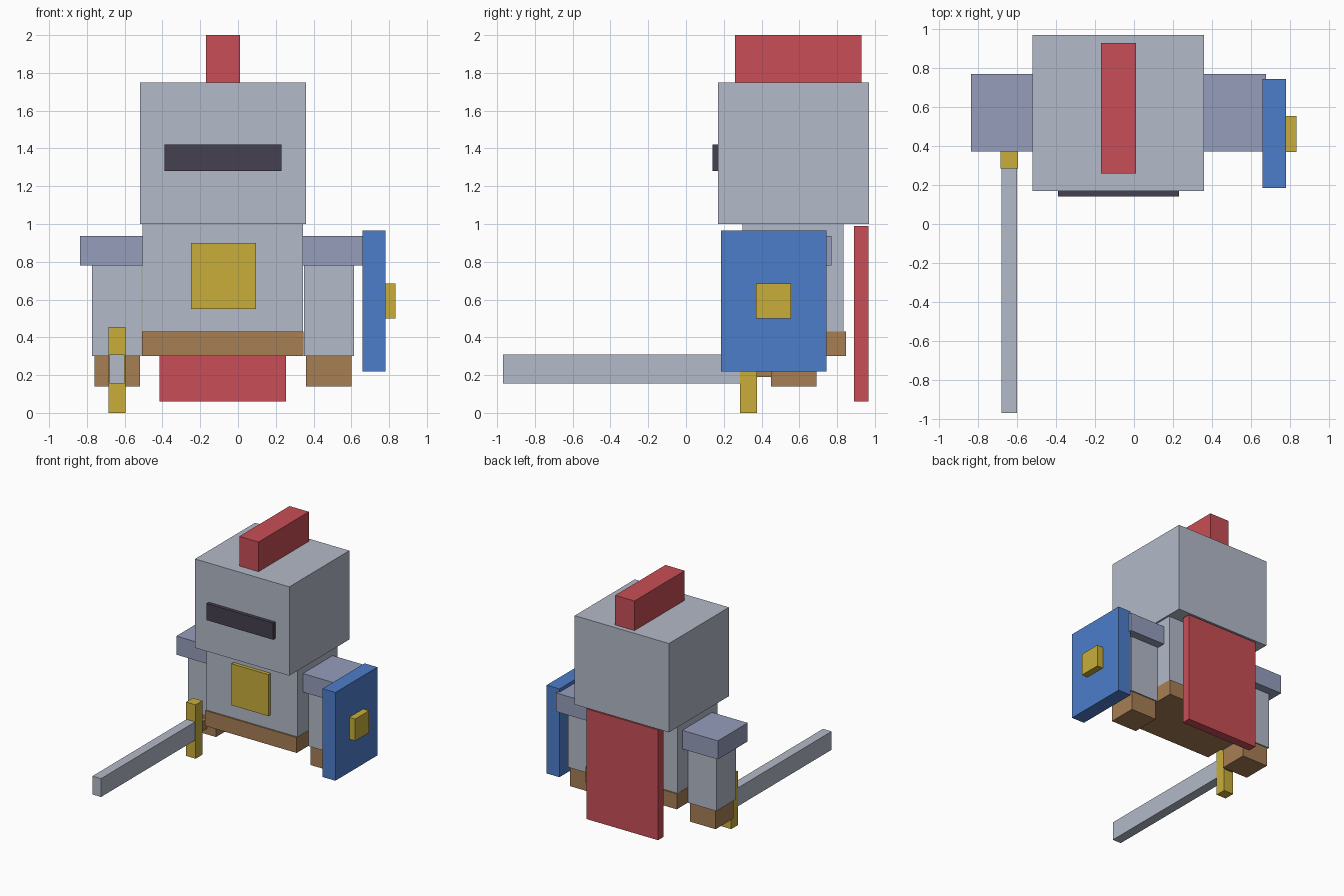
import bpy
import bmesh
from mathutils import Vector

cube = bpy.data.objects.get("Cube")
if cube:
    bpy.data.objects.remove(cube, do_unlink=True)


def material(name, r, g, b):
    mat = bpy.data.materials.new(name)
    mat.use_nodes = True
    mat.diffuse_color = (r, g, b, 1)
    shader = next(n for n in mat.node_tree.nodes if n.type == 'BSDF_PRINCIPLED')
    shader.inputs["Base Color"].default_value = (r, g, b, 1)
    return mat


steel = material("steel grey", 0.45, 0.49, 0.58)
slate = material("slate blue", 0.30, 0.34, 0.50)
red = material("red", 0.58, 0.076, 0.093)
blue = material("blue", 0.074, 0.205, 0.59)
gold = material("gold", 0.58, 0.42, 0.042)
leather = material("leather brown", 0.386, 0.209, 0.089)
dark = material("dark visor", 0.061, 0.051, 0.08)


def box(name, mat, x, y, z):
    """Box spanning the (low, high) range on each axis."""
    low, high = (Vector(corner) for corner in zip(x, y, z))
    centre = (low + high) / 2
    bm = bmesh.new()
    bmesh.ops.create_cube(bm, size=1)
    bmesh.ops.scale(bm, vec=high - low, verts=bm.verts)
    mesh = bpy.data.meshes.new(name)
    bm.to_mesh(mesh)
    bm.free()
    mesh.materials.append(mat)
    obj = bpy.data.objects.new(name, mesh)
    obj.location = centre
    bpy.context.collection.objects.link(obj)
    return obj


# Helmet
box("head", steel, (-0.52, 0.36), (0.17, 0.97), (1.0, 1.75))
box("crest", red, (-0.17, 0.01), (0.26, 0.93), (1.75, 2.0))
box("visor", dark, (-0.39, 0.23), (0.14, 0.17), (1.28, 1.42))

# Torso
box("body", steel, (-0.505, 0.345), (0.30, 0.835), (0.35, 1.0))
box("belt", leather, (-0.507, 0.347), (0.287, 0.847), (0.30, 0.43))
box("chest_plate", gold, (-0.25, 0.095), (0.27, 0.30), (0.55, 0.90))
box("cape", red, (-0.415, 0.255), (0.89, 0.965), (0.06, 0.99))

# Arms, mirrored about the middle of the body
BODY_X = -0.08
for side, sign in (("right", -1), ("left", 1)):
    def span(inner, outer):
        return sorted((BODY_X + sign * inner, BODY_X + sign * outer))

    box(side + "_shoulder", slate, span(0.36, 0.757), (0.373, 0.77), (0.78, 0.937))
    box(side + "_arm", steel, span(0.43, 0.693), (0.44, 0.70), (0.30, 0.78))
    box(side + "_hand", leather, span(0.44, 0.68), (0.45, 0.69), (0.14, 0.30))

# Sword
box("sword_grip", leather, (-0.675, -0.605), (0.37, 0.47), (0.19, 0.27))
box("sword_guard", gold, (-0.685, -0.595), (0.285, 0.375), (0.0, 0.455))
box("sword_blade", steel, (-0.68, -0.60), (-0.97, 0.285), (0.155, 0.31))

# Shield
box("shield", blue, (0.66, 0.78), (0.185, 0.745), (0.22, 0.965))
box("shield_boss", gold, (0.78, 0.835), (0.37, 0.555), (0.50, 0.685))
